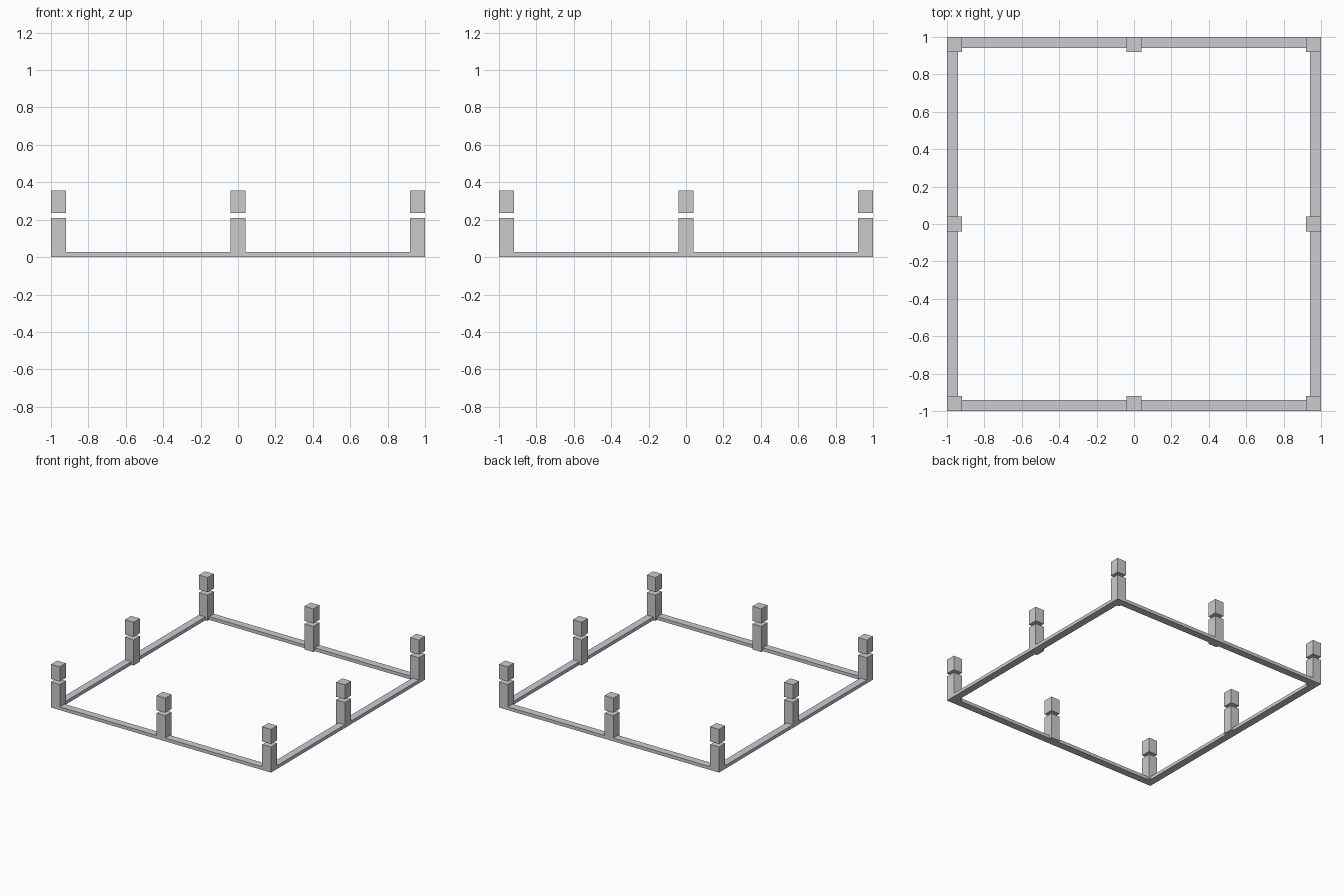
import bpy

if "Cube" in bpy.data.objects:
    bpy.data.objects.remove(bpy.data.objects["Cube"])

rail_mat = bpy.data.materials.new("pale_rail")
rail_mat.diffuse_color = (0.62, 0.59, 0.65, 1)
rail_mat.use_nodes = True
rail_mat.node_tree.nodes["Principled BSDF"].inputs["Base Color"].default_value = rail_mat.diffuse_color


def box(name, x, y, z, mat=None):
    """Box from (min, max) pairs along each axis."""
    bpy.ops.mesh.primitive_cube_add(
        size=1, location=[(a + b) / 2 for a, b in (x, y, z)])
    ob = bpy.context.object
    ob.name = name
    ob.scale = [b - a for a, b in (x, y, z)]
    bpy.ops.object.transform_apply(location=False, rotation=False, scale=True)
    if mat:
        ob.data.materials.append(mat)
    return ob


RAIL_W, RAIL_H = 0.06, 0.027
POST = 0.08

# Square base frame
inner = 1 - RAIL_W
box("front_rail", (-1, 1), (-1, -inner), (0, RAIL_H), rail_mat)
box("back_rail", (-1, 1), (inner, 1), (0, RAIL_H), rail_mat)
box("left_rail", (-1, -inner), (-inner, inner), (0, RAIL_H), rail_mat)
box("right_rail", (inner, 1), (-inner, inner), (0, RAIL_H), rail_mat)

# Posts at corners and side middles, each with a separate floating cap
h = POST / 2
for i in (-1, 0, 1):
    for j in (-1, 0, 1):
        if i == 0 and j == 0:
            continue
        cx, cy = i * (1 - h), j * (1 - h)
        x, y = (cx - h, cx + h), (cy - h, cy + h)
        box("post", x, y, (0, 0.21))
        box("post_cap", x, y, (0.235, 0.355))
